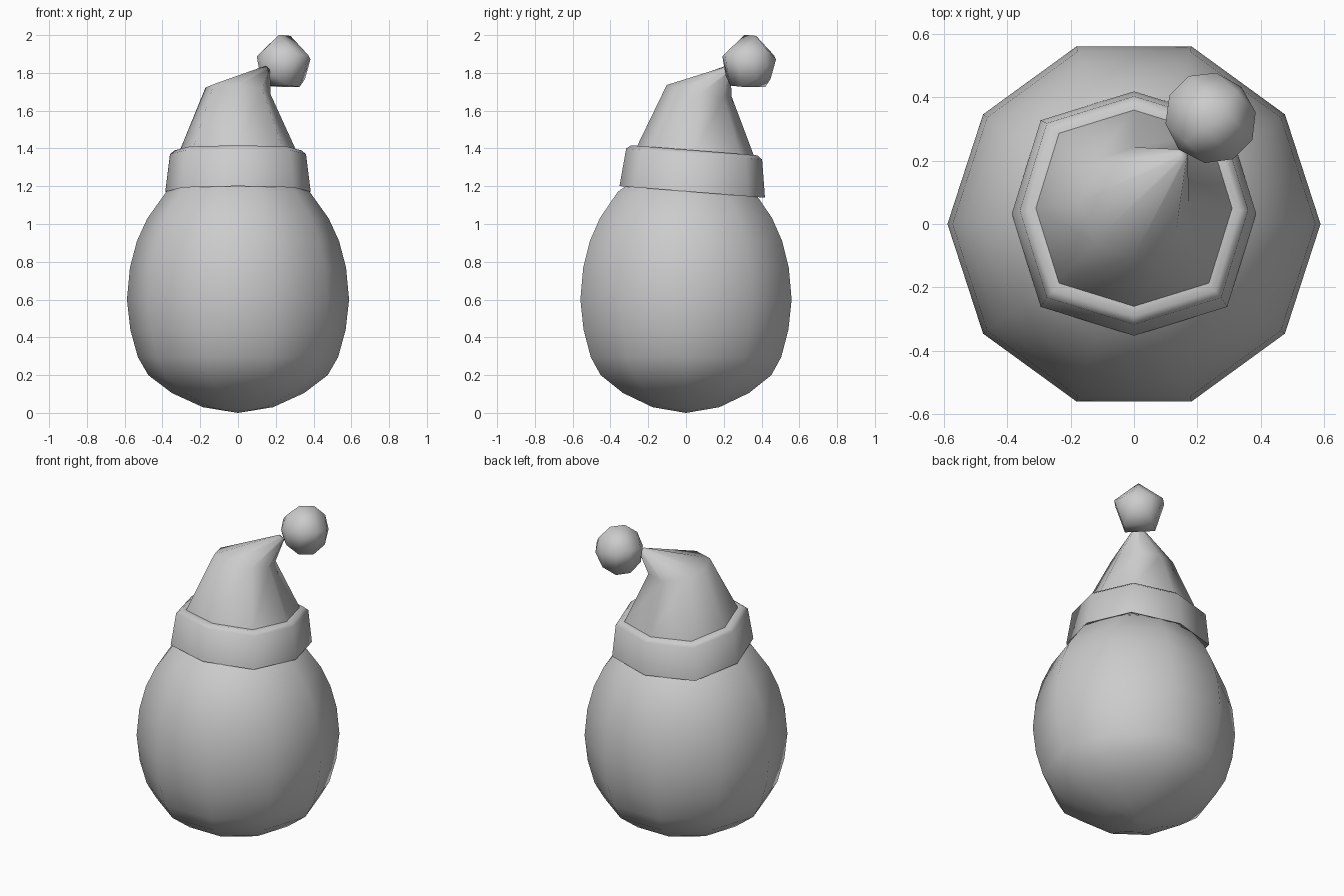
import bpy, bmesh, math
from mathutils import Vector

cube = bpy.data.objects.get("Cube")
if cube:
    bpy.data.objects.remove(cube, do_unlink=True)

grey = bpy.data.materials.new("plain grey")
grey.use_nodes = True
grey.diffuse_color = (0.6, 0.6, 0.6, 1)
grey.node_tree.nodes["Principled BSDF"].inputs["Base Color"].default_value = (0.6, 0.6, 0.6, 1)


def ring(centre, radius, sides, slope=(0, 0), diagonal=1.0):
    """Polygon around centre; slope tips it, diagonal pushes out every second corner."""
    points = []
    for i in range(sides):
        a = math.tau * i / sides
        r = radius * (diagonal if i % 2 else 1)
        x, y = r * math.cos(a), r * math.sin(a)
        points.append(Vector(centre) + Vector((x, y, slope[0] * x + slope[1] * y)))
    return points


def loft(name, rings, closed=False, angle=None):
    """Skin a list of rings; cap the ends or join them into a loop."""
    bm = bmesh.new()
    rows = [[bm.verts.new(p) for p in r] for r in rings]
    pairs = list(zip(rows, rows[1:]))
    if closed:
        pairs.append((rows[-1], rows[0]))
    else:
        bm.faces.new(rows[0][::-1])
        bm.faces.new(rows[-1])
    for low, high in pairs:
        n = len(low)
        for i in range(n):
            j = (i + 1) % n
            bm.faces.new((low[i], low[j], high[j], high[i]))
    bmesh.ops.remove_doubles(bm, verts=bm.verts, dist=0.0005)
    bmesh.ops.recalc_face_normals(bm, faces=bm.faces)
    mesh = bpy.data.meshes.new(name)
    bm.to_mesh(mesh)
    bm.free()
    mesh.materials.append(grey)
    obj = bpy.data.objects.new(name, mesh)
    bpy.context.collection.objects.link(obj)
    bpy.ops.object.select_all(action="DESELECT")
    obj.select_set(True)
    bpy.context.view_layer.objects.active = obj
    if angle:
        bpy.ops.object.shade_smooth_by_angle(angle=math.radians(angle))
    else:
        bpy.ops.object.shade_smooth()
    return obj


# Egg-shaped body
egg = [(0.001, 0.0), (0.185, 0.03), (0.35, 0.105), (0.475, 0.2), (0.53, 0.295),
       (0.57, 0.44), (0.588, 0.6), (0.572, 0.77), (0.535, 0.91), (0.48, 1.03),
       (0.38, 1.17), (0.22, 1.28), (0.001, 1.33)]
loft("body", [ring((0, 0, z), r, 10) for r, z in egg])

# Thick hat brim, tipped down towards the back
brim = [(0.33, 1.19), (0.385, 1.17), (0.36, 1.37), (0.335, 1.39), (0.29, 1.385)]
loft("hat_brim", [ring((0, 0.033 + 0.05 * (z - 1.17), z), r, 8, (0, -0.08), 1.08)
                  for r, z in brim], closed=True, angle=60)

# Hat cone, folding over to a tip at the back left
loft("hat_cone", [
    ring((0, 0.04, 1.3), 0.33, 8, (0, -0.08), 1.08),
    ring((0, 0.05, 1.385), 0.31, 8, (0, -0.08), 1.08),
    ring((0, 0.07, 1.705), 0.172, 8, (-0.1, -0.18), 1.05),
    ring((0.155, 0.22, 1.82), 0.015, 8, (-0.8, -0.8)),
])

# Five-sided bobble whose axis follows the hat tip
axis = Vector((1, 1, -0.1)).normalized()
side = Vector((1, -1, 0)).normalized()
up = side.cross(axis)
bobble = []
for step in range(6):
    t = math.pi * step / 5
    centre = Vector((0.24, 0.333, 1.85)) - axis * 0.14 * math.cos(t)
    radius = 0.157 * max(math.sin(t), 0.001)
    bobble.append([centre + radius * (side * math.sin(a) + up * math.cos(a))
                   for a in (math.tau * i / 5 for i in range(5))])
if up.z < 0:
    bobble = [[p - 2 * up * (p - Vector((0.24, 0.333, 1.85))).dot(up) for p in r] for r in bobble]
loft("hat_bobble", bobble)
